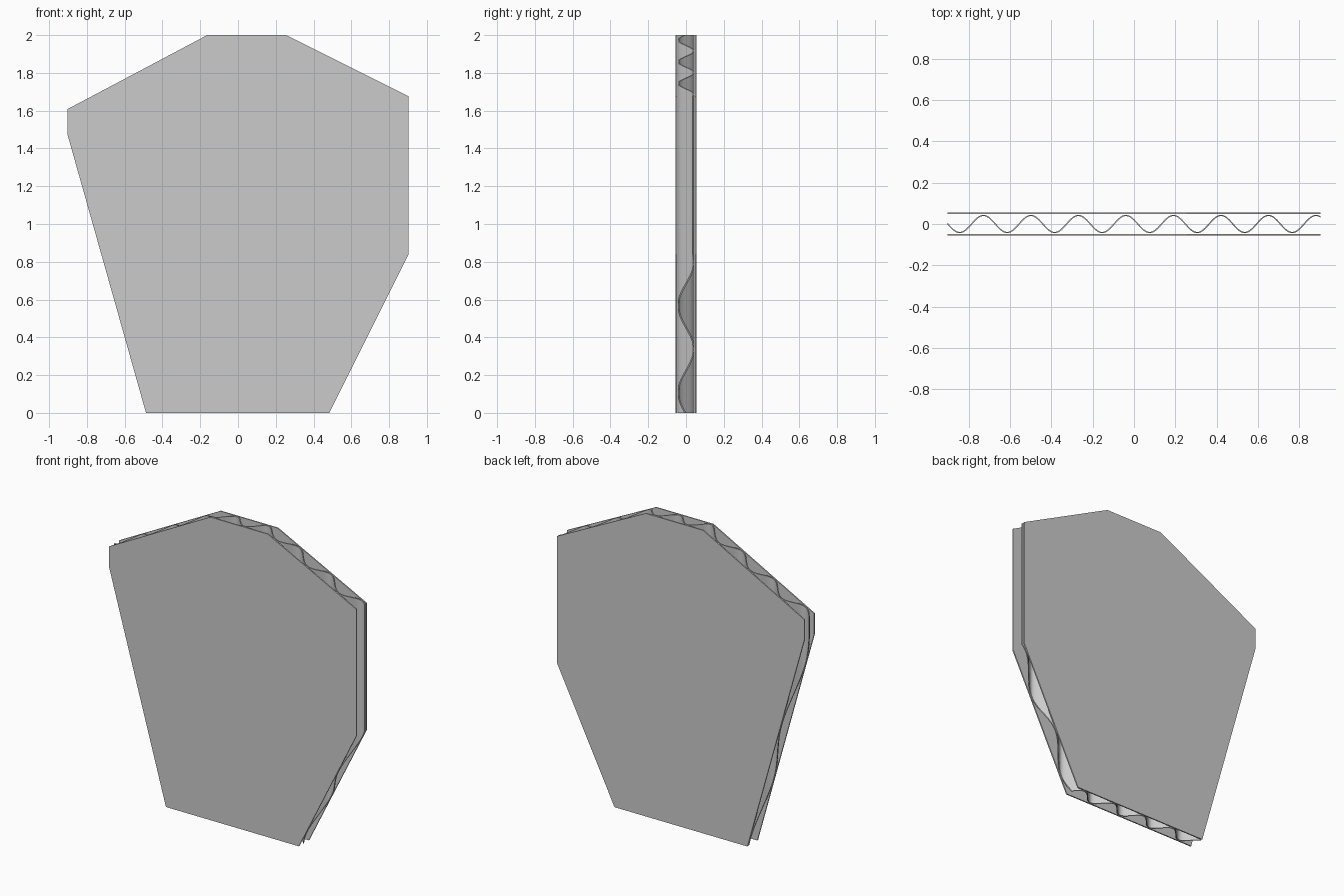
import bpy, bmesh, math

if "Cube" in bpy.data.objects:
    bpy.data.objects.remove(bpy.data.objects["Cube"])

# Outline of the board in x,z (counter-clockwise from the front)
OUTLINE = [(-0.487, 0), (0.483, 0), (0.903, 0.84), (0.903, 1.676),
           (0.255, 2), (-0.163, 2), (-0.903, 1.608), (-0.903, 1.475)]
LOWER = [OUTLINE[i] for i in (7, 0, 1, 2)]
UPPER = [OUTLINE[i] for i in (6, 5, 4, 3)]
HALF_DEPTH, SHEET = 0.056, 0.008
PERIOD, CREST_X, AMP, PAPER = 0.23, -0.729, 0.0415, 0.006


def finish(bm, name):
    bmesh.ops.recalc_face_normals(bm, faces=bm.faces[:])
    mesh = bpy.data.meshes.new(name)
    bm.to_mesh(mesh)
    bm.free()
    obj = bpy.data.objects.new(name, mesh)
    bpy.context.collection.objects.link(obj)
    return obj


def liner(name, y0, y1):
    bm = bmesh.new()
    face = bm.faces.new([bm.verts.new((x, y0, z)) for x, z in OUTLINE])
    ext = bmesh.ops.extrude_face_region(bm, geom=[face], use_keep_orig=True)
    verts = [v for v in ext["geom"] if isinstance(v, bmesh.types.BMVert)]
    bmesh.ops.translate(bm, verts=verts, vec=(0, y1 - y0, 0))
    return finish(bm, name)


def height(chain, x):
    for (xa, za), (xb, zb) in zip(chain, chain[1:]):
        if x <= xb + 1e-9:
            return za + (zb - za) * (x - xa) / (xb - xa)
    return chain[-1][1]


# Two flat liner sheets
liner("front_liner", -HALF_DEPTH, -HALF_DEPTH + SHEET)
liner("back_liner", HALF_DEPTH - SHEET, HALF_DEPTH)

# Wavy paper between them, trimmed to the same outline
x_min, x_max, steps = -0.903, 0.903, 190
xs = {round(x_min + (x_max - x_min) * i / steps, 5) for i in range(steps + 1)}
xs = sorted(xs | {x for x, z in OUTLINE})
k = 2 * math.pi / PERIOD
bm = bmesh.new()
rings = []
for x in xs:
    y = AMP * math.cos(k * (x - CREST_X))
    slope = -AMP * k * math.sin(k * (x - CREST_X))
    half = PAPER / 2 * math.hypot(1, slope)
    lo, hi = height(LOWER, x), height(UPPER, x)
    rings.append([bm.verts.new((x, y + s * half, z))
                  for s, z in ((-1, lo), (1, lo), (1, hi), (-1, hi))])
for a, b in zip(rings, rings[1:]):
    for i in range(4):
        j = (i + 1) % 4
        bm.faces.new((a[i], a[j], b[j], b[i]))
bm.faces.new(rings[0])
bm.faces.new(rings[-1])
flute = finish(bm, "corrugated_core")
bpy.context.view_layer.objects.active = flute
flute.select_set(True)
bpy.ops.object.shade_smooth_by_angle(angle=math.radians(35))
